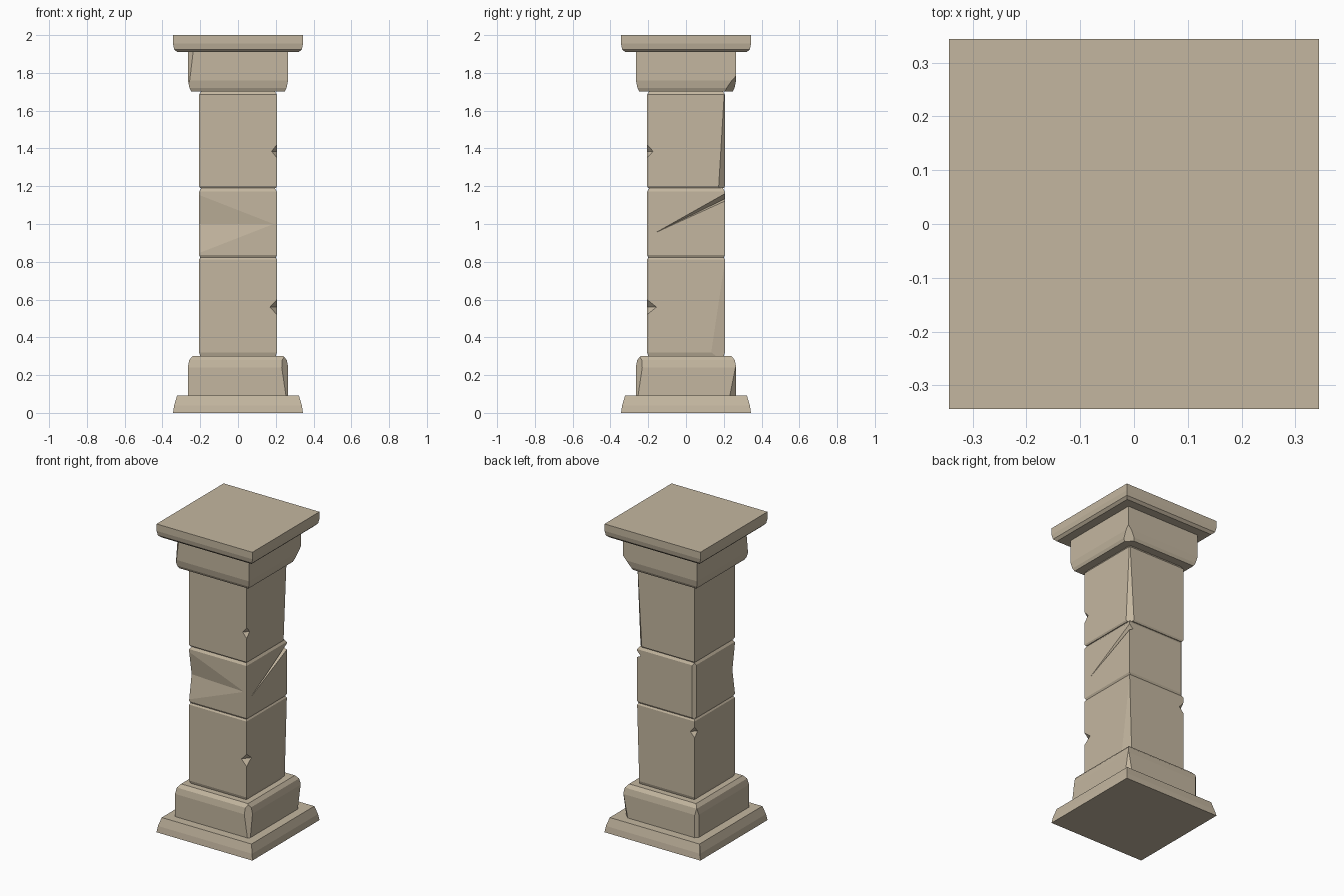
import bpy, bmesh
from mathutils import Vector

if "Cube" in bpy.data.objects:
    bpy.data.objects.remove(bpy.data.objects["Cube"])


def make_object(name, bm):
    bmesh.ops.recalc_face_normals(bm, faces=bm.faces[:])
    mesh = bpy.data.meshes.new(name)
    bm.to_mesh(mesh)
    bm.free()
    obj = bpy.data.objects.new(name, mesh)
    bpy.context.collection.objects.link(obj)
    return obj


def block(name, profile, cuts=()):
    """Square stone from (half width, z) rings, with worn edges sliced by planes."""
    bm = bmesh.new()
    rings = [[bm.verts.new((sx * h, sy * h, z))
              for sx, sy in ((-1, -1), (1, -1), (1, 1), (-1, 1))] for h, z in profile]
    for a, b in zip(rings, rings[1:]):
        for i in range(4):
            j = (i + 1) % 4
            bm.faces.new((a[i], a[j], b[j], b[i]))
    bm.faces.new(rings[0][::-1])
    bm.faces.new(rings[-1])
    for point, normal in cuts:
        geom = bm.verts[:] + bm.edges[:] + bm.faces[:]
        bmesh.ops.bisect_plane(bm, geom=geom, plane_co=point, plane_no=Vector(normal).normalized(),
                               clear_outer=True)
        bmesh.ops.holes_fill(bm, edges=[e for e in bm.edges if e.is_boundary])
    obj = make_object(name, bm)
    obj.data.materials.append(stone)
    return obj


def carve(obj, points):
    """Remove the convex hull of the points from a stone."""
    bm = bmesh.new()
    for p in points:
        bm.verts.new(p)
    bmesh.ops.convex_hull(bm, input=bm.verts[:])
    cutter = make_object("cutter", bm)
    cutter.hide_render = True
    mod = obj.modifiers.new("carve", 'BOOLEAN')
    mod.operation = 'DIFFERENCE'
    mod.solver = 'EXACT'
    mod.object = cutter
    bpy.context.view_layer.objects.active = obj
    bpy.ops.object.modifier_apply(modifier=mod.name)
    bpy.data.objects.remove(cutter)


def diamond(centre, size):
    """Eight-sided chip shape."""
    c = Vector(centre)
    axes = [Vector((size[0], 0, 0)), Vector((0, size[1], 0)), Vector((0, 0, size[2]))]
    return [c + s * a for a in axes for s in (-1, 1)]


stone = bpy.data.materials.new("sandstone")
stone.diffuse_color = (0.55, 0.47, 0.35, 1)
stone.use_nodes = True
stone.node_tree.nodes["Principled BSDF"].inputs["Base Color"].default_value = stone.diffuse_color

# Base
block("plinth", [(0.344, 0), (0.338, 0.04), (0.322, 0.093)],
      [((-0.33, 0.33, 0.06), (-1, 1, 0.5))])
block("base_block", [(0.266, 0.09), (0.266, 0.24), (0.258, 0.28), (0.24, 0.302)],
      [((0.25, -0.255, 0.19), (1, -1, 0.15)),
       ((0.255, 0.255, 0.15), (1, 1, -0.2)),
       ((-0.26, 0.255, 0.19), (-1, 1, 0))])

# Shaft stones
lower = block("lower_shaft", [(0.2, 0.3), (0.206, 0.32), (0.206, 0.812), (0.198, 0.825)],
              [((0.205, 0.14, 0.33), (1, 0.2, -0.03))])
middle = block("middle_shaft", [(0.198, 0.82), (0.206, 0.835), (0.206, 1.172), (0.193, 1.192)],
               [((-0.2, 0.195, 1.0), (-1, 1, 0))])
upper = block("upper_shaft", [(0.2, 1.19), (0.206, 1.2), (0.206, 1.685), (0.192, 1.705)],
              [((0.195, 0.19, 1.3), (1, 1, -0.06))])

# Chips, hollow and crack
carve(lower, diamond((0.206, -0.206, 0.56), (0.037, 0.05, 0.04)))
carve(lower, diamond((-0.206, 0.206, 0.74), (0.03, 0.03, 0.035)))
carve(upper, diamond((0.206, -0.206, 1.385), (0.028, 0.032, 0.035)))
carve(middle, diamond((-0.206, -0.207, 1.0), (0.41, 0.026, 0.16)))
carve(middle, [(0.208, -0.19, 0.94), (0.212, 0.22, 1.175), (0.212, 0.22, 1.125),
               (0.18, 0.22, 1.14)])

# Capital
block("capital_block", [(0.248, 1.702), (0.257, 1.72), (0.265, 1.76), (0.265, 1.912)],
      [((0.25, 0.24, 1.74), (1, 1, -0.9)),
       ((-0.253, -0.258, 1.84), (-1, -1, 0.12))])
block("top_slab", [(0.322, 1.91), (0.338, 1.925), (0.344, 1.955), (0.344, 2.0)])
